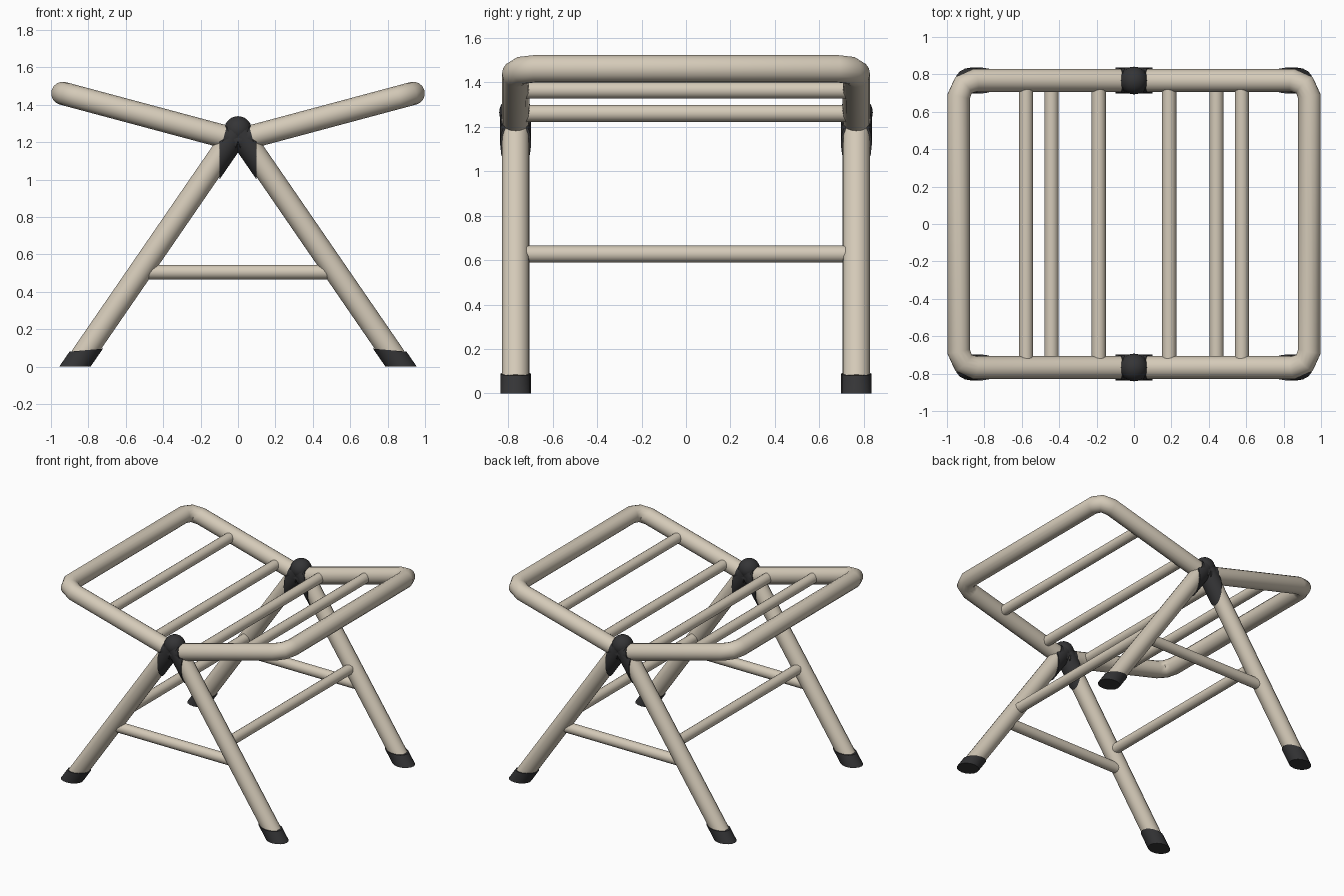
import bpy, bmesh, math
from mathutils import Vector

if "Cube" in bpy.data.objects:
    bpy.data.objects.remove(bpy.data.objects["Cube"])


def material(name, rgb):
    m = bpy.data.materials.new(name)
    m.diffuse_color = (*rgb, 1)
    m.use_nodes = True
    m.node_tree.nodes["Principled BSDF"].inputs["Base Color"].default_value = m.diffuse_color
    return m


BEIGE = material("beige tube", (0.66, 0.59, 0.48))
DARK = material("dark plastic", (0.035, 0.035, 0.037))

SIDE_Y = 0.767                      # centre plane of each side frame
APEX_Z = 1.268                      # where the leg axes cross
FOOT_X = 0.872                      # leg axis at floor level
WING_Z = 1.21                       # where the wing axes cross
SLOPE = math.tan(math.radians(15))  # rise of the wings


def leg_x(z):
    return FOOT_X * (1 - z / APEX_Z)


def wing_z(x):
    return WING_Z + abs(x) * SLOPE


def tube(name, points, radius, mat, cuts=()):
    """Round tube along a polyline; cuts are (point, normal), the normal side is removed."""
    cu = bpy.data.curves.new(name, 'CURVE')
    cu.dimensions = '3D'
    cu.bevel_depth = radius
    cu.bevel_resolution = 6
    cu.use_fill_caps = True
    sp = cu.splines.new('POLY')
    sp.points.add(len(points) - 1)
    for p, co in zip(sp.points, points):
        p.co = (*co, 1)
    tmp = bpy.data.objects.new(name, cu)
    bpy.context.collection.objects.link(tmp)
    bpy.context.view_layer.update()
    me = bpy.data.meshes.new_from_object(tmp.evaluated_get(bpy.context.evaluated_depsgraph_get()))
    bpy.data.objects.remove(tmp)
    bm = bmesh.new()
    bm.from_mesh(me)
    bmesh.ops.remove_doubles(bm, verts=bm.verts, dist=1e-5)
    for co, no in cuts:
        g = bm.verts[:] + bm.edges[:] + bm.faces[:]
        r = bmesh.ops.bisect_plane(bm, geom=g, plane_co=co, plane_no=no, clear_outer=True)
        edges = [e for e in r['geom_cut'] if isinstance(e, bmesh.types.BMEdge)]
        bmesh.ops.contextual_create(bm, geom=edges)
    bmesh.ops.recalc_face_normals(bm, faces=bm.faces)
    bm.to_mesh(me)
    bm.free()
    me.materials.clear()
    me.materials.append(mat)
    return smooth(bpy.data.objects.new(name, me))


def smooth(ob):
    if ob.name not in bpy.context.collection.objects:
        bpy.context.collection.objects.link(ob)
    bpy.ops.object.select_all(action='DESELECT')
    ob.select_set(True)
    bpy.context.view_layer.objects.active = ob
    bpy.ops.object.shade_smooth_by_angle(angle=math.radians(50))
    return ob


for sx, sname in ((-1, "left"), (1, "right")):
    # raised U-shaped wing frame
    half = [(0, -SIDE_Y), (0.85, -SIDE_Y), (0.912, -0.742), (0.938, -0.68)]
    outline = half + [(x, -y) for x, y in reversed(half)]
    tube(sname + " wing frame", [(sx * x, y, wing_z(x)) for x, y in outline], 0.062, BEIGE)

    # slats across the wing
    for i, x in enumerate((0.188, 0.577)):
        tube(f"{sname} slat {i + 1}", [(sx * x, -SIDE_Y, wing_z(x)), (sx * x, SIDE_Y, wing_z(x))],
             0.038, BEIGE)

    # long stretcher between the front and back legs
    x = sx * leg_x(0.627)
    tube(sname + " stretcher", [(x, -SIDE_Y, 0.627), (x, SIDE_Y, 0.627)], 0.038, BEIGE)

    for y, yname in ((-SIDE_Y, "front"), (SIDE_Y, "back")):
        tag = f"{yname} {sname} "

        def on_leg(z):
            return (sx * leg_x(z), y, z)

        # leg, rubber foot and joint sleeve share one axis
        tube(tag + "leg", [on_leg(0.05), on_leg(APEX_Z)], 0.062, BEIGE)
        tube(tag + "foot", [on_leg(-0.15), on_leg(0.3)], 0.069, DARK,
             [((0, 0, 0), (0, 0, -1)), (on_leg(0.088), (sx * 0.09, 0, 1))])
        tube(tag + "joint sleeve", [on_leg(0.75), on_leg(APEX_Z)], 0.070, DARK,
             [((sx * 0.1, 0, 0), (sx, 0, 0))])

for y, yname in ((-SIDE_Y, "front"), (SIDE_Y, "back")):
    # short crossbar between the two legs of a side
    tube(yname + " crossbar", [(-leg_x(0.505), y, 0.505), (leg_x(0.505), y, 0.505)], 0.039, BEIGE)

    # rounded joint cap at the top of the legs
    bpy.ops.mesh.primitive_uv_sphere_add(segments=24, ring_count=14, radius=0.074,
                                         location=(0, y, APEX_Z - 0.003))
    cap = bpy.context.object
    cap.name = yname + " joint cap"
    cap.data.materials.append(DARK)
    smooth(cap)

    # joint collar around the wing tubes
    for sx, sname in ((-1, "left"), (1, "right")):
        tube(f"{yname} {sname} joint collar", [(0, y, WING_Z), (sx * 0.075, y, wing_z(0.075))],
             0.068, DARK)
